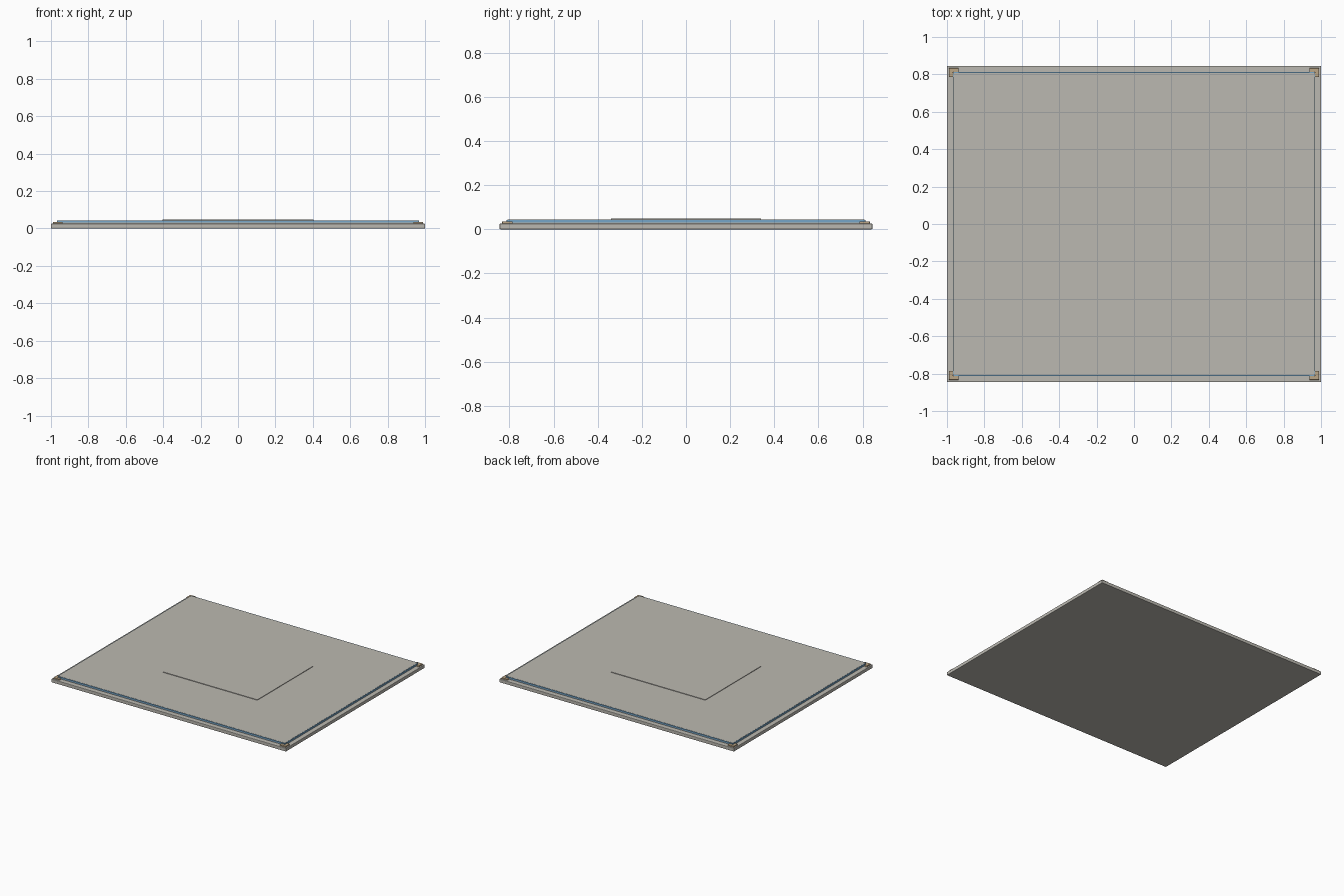
import bpy, bmesh

if "Cube" in bpy.data.objects:
    bpy.data.objects.remove(bpy.data.objects["Cube"])


def material(name, color):
    m = bpy.data.materials.new(name)
    m.diffuse_color = color
    m.use_nodes = True
    m.node_tree.nodes["Principled BSDF"].inputs["Base Color"].default_value = m.diffuse_color
    return m


stone = material("stone", (0.5, 0.485, 0.44, 1))
blue = material("blue_trim", (0.18, 0.38, 0.58, 1))
bronze = material("bronze", (0.5, 0.38, 0.24, 1))


def prism(name, outline, z0, z1, mat, bevel=0):
    bm = bmesh.new()
    face = bm.faces.new([bm.verts.new((x, y, z0)) for x, y in outline])
    top = bmesh.ops.extrude_face_region(bm, geom=[face])["geom"]
    bmesh.ops.translate(bm, vec=(0, 0, z1 - z0),
                        verts=[v for v in top if isinstance(v, bmesh.types.BMVert)])
    # keep a closed solid
    bmesh.ops.holes_fill(bm, edges=bm.edges)
    bmesh.ops.recalc_face_normals(bm, faces=bm.faces)
    me = bpy.data.meshes.new(name)
    bm.to_mesh(me)
    bm.free()
    me.materials.append(mat)
    ob = bpy.data.objects.new(name, me)
    bpy.context.collection.objects.link(ob)
    if bevel:
        mod = ob.modifiers.new("bevel", 'BEVEL')
        mod.width = bevel
        mod.segments = 2
    return ob


def slab(name, x0, x1, y0, y1, z0, z1, mat=stone, bevel=0):
    return prism(name, [(x0, y0), (x1, y0), (x1, y1), (x0, y1)], z0, z1, mat, bevel)


# Stacked plates
slab("base_plate", -1, 1, -0.845, 0.845, 0, 0.026, bevel=0.004)
slab("upper_plate", -0.965, 0.965, -0.808, 0.808, 0.026, 0.044)
slab("center_panel", -0.403, 0.403, -0.34, 0.34, 0.044, 0.048)

# Thin trim strips along the four edges of the upper plate
for s, side in ((-1, "a"), (1, "b")):
    slab("long_trim_" + side, -0.965, 0.965, *sorted((s * 0.806, s * 0.813)), 0.031, 0.043, blue)
    slab("short_trim_" + side, *sorted((s * 0.963, s * 0.969)), -0.808, 0.808, 0.031, 0.043, blue)

# L-shaped corner brackets
L = [(0.99, 0.833), (0.938, 0.833), (0.938, 0.812), (0.968, 0.812), (0.968, 0.786), (0.99, 0.786)]
for sx in (-1, 1):
    for sy in (-1, 1):
        prism("corner_bracket", [(sx * x, sy * y) for x, y in L], 0.025, 0.036, bronze, 0.002)
